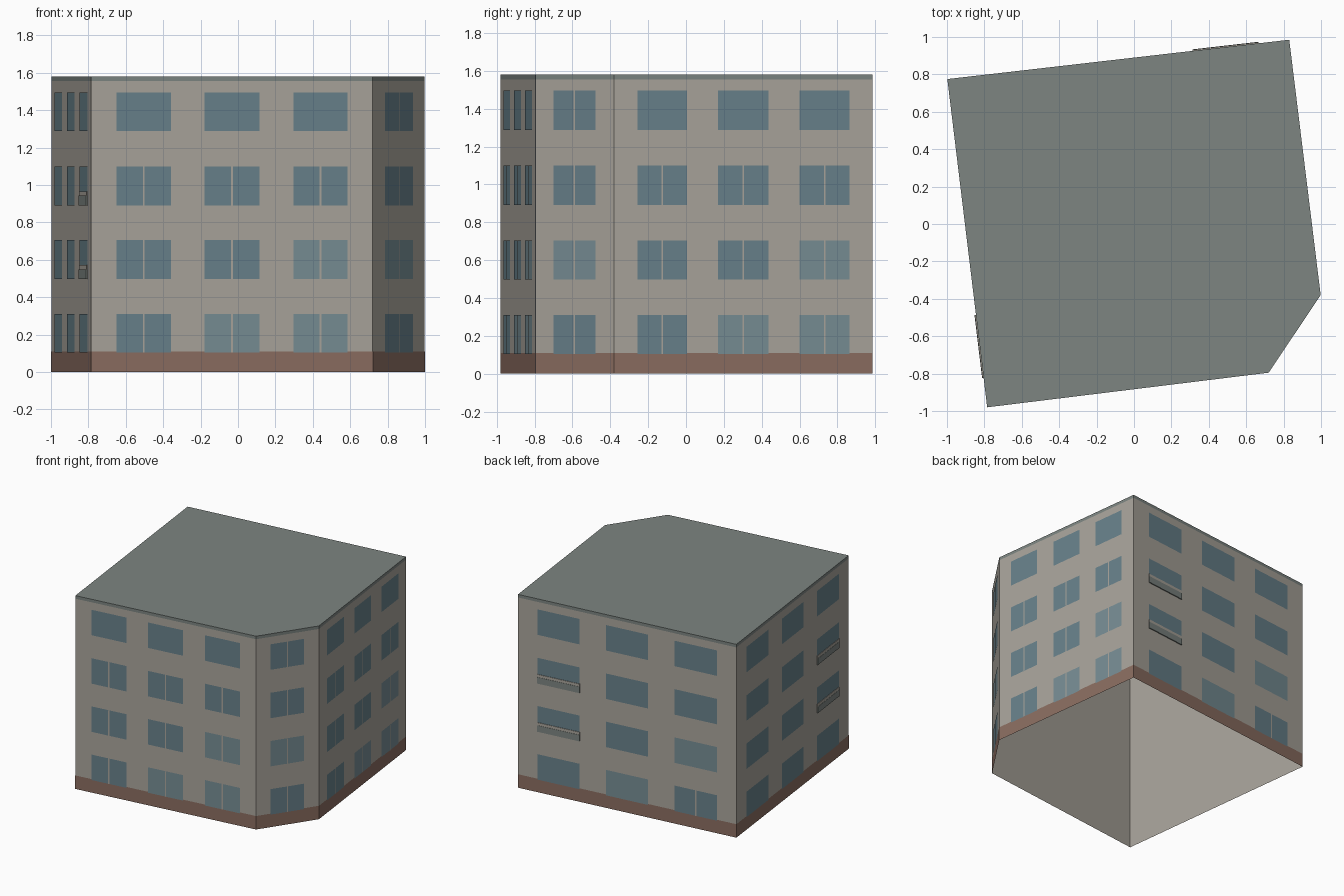
import bpy, bmesh
from mathutils import Vector

if "Cube" in bpy.data.objects:
    bpy.data.objects.remove(bpy.data.objects["Cube"])

# footprint corners, counter-clockwise seen from above
FOOT = [Vector(p) for p in ((-0.785, -0.98), (0.72, -0.795), (0.998, -0.38),
                            (0.83, 0.985), (-0.998, 0.775))]
HEIGHT, ROOF_BASE, PLINTH = 1.58, 1.555, 0.11
FLOORS = [0.103, 0.497, 0.891, 1.287]
WIN_H = 0.208
COLS3 = [(0.09, 0.283), (0.403, 0.597), (0.718, 0.911)]
COLS1 = [(0.232, 0.765)]


def material(name, rgb):
    m = bpy.data.materials.new(name)
    m.diffuse_color = (*rgb, 1)
    m.use_nodes = True
    m.node_tree.nodes["Principled BSDF"].inputs["Base Color"].default_value = m.diffuse_color
    return m


WALL = material("plaster", (0.40, 0.375, 0.33))
BASE = material("brown_base", (0.26, 0.155, 0.12))
GLASS = material("glass", (0.14, 0.22, 0.26))
PALE = material("pale_glass", (0.185, 0.27, 0.30))
ROOF = material("roof_grey", (0.205, 0.235, 0.22))


def finish(name, bm, mat):
    me = bpy.data.meshes.new(name)
    bm.to_mesh(me)
    bm.free()
    me.materials.append(mat)
    ob = bpy.data.objects.new(name, me)
    bpy.context.collection.objects.link(ob)


def ring(name, z0, z1, mat, out=0.0, cap=False):
    """Band of walls around the footprint, open below."""
    bm = bmesh.new()
    pts = [p * (1 + out) for p in FOOT]
    low = [bm.verts.new((p.x, p.y, z0)) for p in pts]
    top = [bm.verts.new((p.x, p.y, z1)) for p in pts]
    for i in range(len(pts)):
        j = (i + 1) % len(pts)
        bm.faces.new((low[i], low[j], top[j], top[i]))
    if cap:
        bm.faces.new(top)
    finish(name, bm, mat)


def wall_point(side, t, z, out):
    a, b = FOOT[side], FOOT[(side + 1) % len(FOOT)]
    d = (b - a).normalized()
    p = a.lerp(b, t) + Vector((d.y, -d.x)) * out
    return (p.x, p.y, z)


def pane(bm, side, t0, t1, z0, z1, out=0.002):
    bm.faces.new([bm.verts.new(wall_point(side, t, z, out))
                  for t, z in ((t0, z0), (t1, z0), (t1, z1), (t0, z1))])


def wall_box(name, side, t0, t1, z0, z1, out, mat):
    bm = bmesh.new()
    v = [[bm.verts.new(wall_point(side, t, z, o))
          for t, z in ((t0, z0), (t1, z0), (t1, z1), (t0, z1))] for o in (0, out)]
    bm.faces.new(v[1])
    for i in range(4):
        j = (i + 1) % 4
        bm.faces.new((v[0][i], v[0][j], v[1][j], v[1][i]))
    finish(name, bm, mat)


# walls, base band and flat roof
ring("outer_walls", 0, ROOF_BASE, WALL)
ring("base_band", 0, PLINTH, BASE, out=0.001)
ring("roof", ROOF_BASE, HEIGHT, ROOF, cap=True)

# windows, some split by a mullion and some paler: (side, floor, column)
pale = {(0, 1, 2), (0, 0, 1), (0, 0, 2), (1, 1, 0), (2, 1, 2), (2, 0, 1), (2, 0, 2),
        (3, 1, 2), (3, 0, 1)}
panes = {GLASS: bmesh.new(), PALE: bmesh.new()}
mullions = bmesh.new()
for side in range(5):
    for f, z in enumerate(FLOORS):
        for c, (t0, t1) in enumerate(COLS1 if side == 1 else COLS3):
            glass = PALE if (side, f, c) in pale else GLASS
            pane(panes[glass], side, t0, t1, z, z + WIN_H)
            split = side == 1 or (side in (0, 2) and f < 3) or (side, f, c) == (3, 0, 2)
            if split:
                mid, half = (t0 + t1) / 2, (t1 - t0) * 0.016
                pane(mullions, side, mid - half, mid + half, z, z + WIN_H, 0.004)
finish("windows", panes[GLASS], GLASS)
finish("pale_windows", panes[PALE], PALE)
finish("mullions", mullions, WALL)

# shallow balcony fronts on the back and left walls
for side, (t0, t1), label in ((3, COLS3[0], "back"), (4, COLS3[2], "left")):
    for f in (1, 2):
        z = FLOORS[f]
        wall_box(f"{label}_balcony_{f}", side, t0, t1, z, z + 0.052, 0.008, ROOF)
        wall_box(f"{label}_balcony_rail_{f}", side, t0, t1, z + 0.052, z + 0.074, 0.006, WALL)
